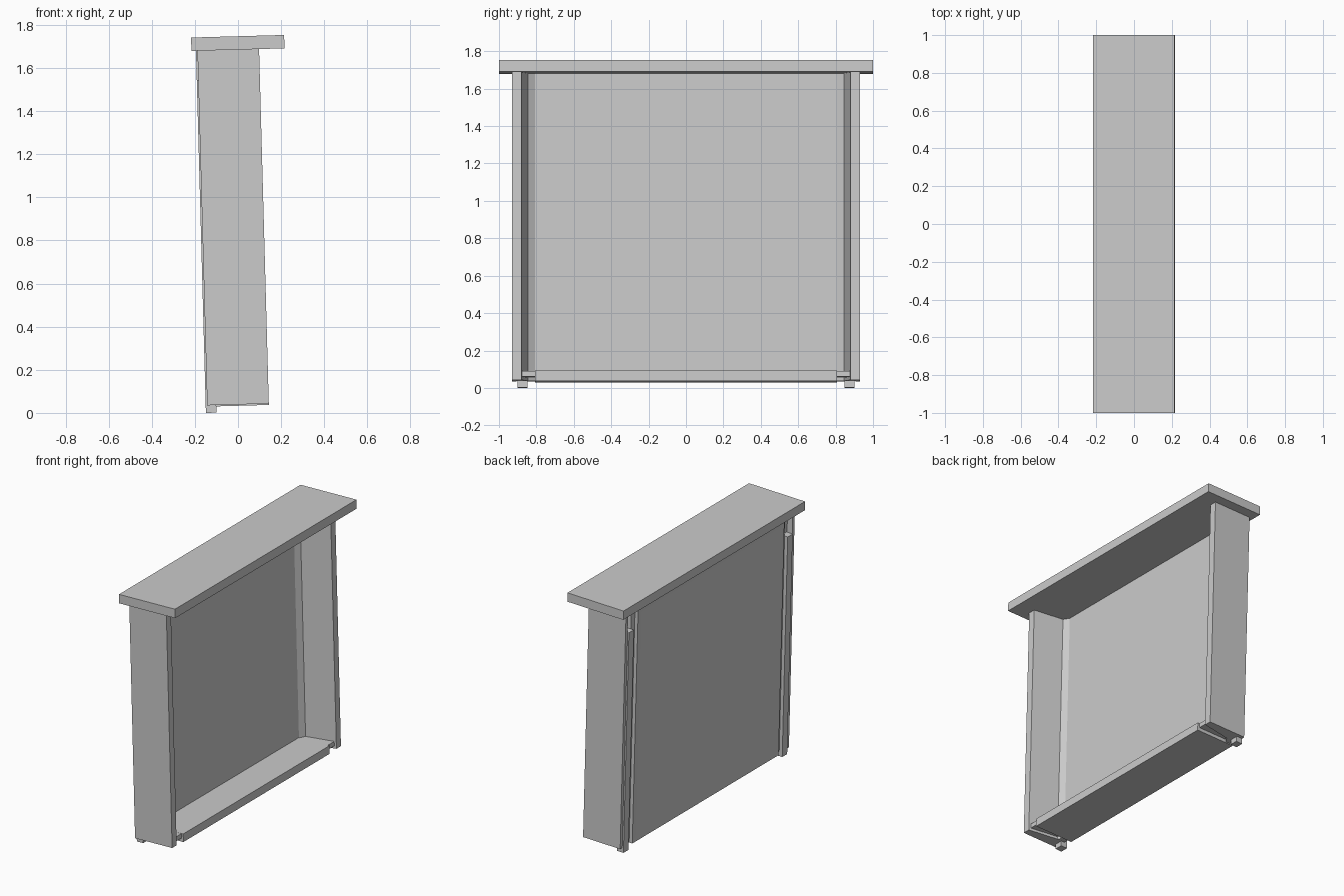
import bpy, bmesh, math
from mathutils import Matrix

if "Cube" in bpy.data.objects:
    bpy.data.objects.remove(bpy.data.objects["Cube"])

# The whole cabinet leans back slightly
LEAN = Matrix.Rotation(math.radians(-1.57), 4, 'Y')


def finish(name, bm):
    bmesh.ops.recalc_face_normals(bm, faces=bm.faces[:])
    bm.transform(LEAN)
    me = bpy.data.meshes.new(name)
    bm.to_mesh(me)
    bm.free()
    ob = bpy.data.objects.new(name, me)
    bpy.context.collection.objects.link(ob)
    return ob


def prism(profile, z0, z1, side=1):
    """Extrude an (x, y) profile from z0 to z1; side=-1 mirrors it in y."""
    bm = bmesh.new()
    face = bm.faces.new([bm.verts.new((x, y * side, z0)) for x, y in profile])
    ext = bmesh.ops.extrude_face_region(bm, geom=[face])
    for v in ext['geom']:
        if isinstance(v, bmesh.types.BMVert):
            v.co.z = z1
    bmesh.ops.recalc_face_normals(bm, faces=bm.faces[:])
    return bm


def rect(x0, x1, y0, y1):
    return [(x0, y0), (x1, y0), (x1, y1), (x0, y1)]


# Overhanging top slab
finish("top_slab", prism(rect(-.17, .262, -1, 1), 1.685, 1.747))

# Back panel with a shallow recessed field on its rear face
bm = prism(rect(-.149, -.092, -.806, .806), .033, 1.685)
rear = [f for f in bm.faces if f.normal.x < -.9]
bmesh.ops.inset_individual(bm, faces=rear, thickness=.058, depth=-.004)
finish("back_panel", bm)

# Bottom shelf
finish("bottom_shelf", prism(rect(-.11, .144, -.806, .806), .033, .089))

# Side panel section: tapered inner face, chamfered back corner, rear rebate
SIDE = [(-.142, .93), (.144, .93), (.144, .88), (-.068, .845), (-.092, .806),
        (-.125, .806), (-.125, .848), (-.102, .85), (-.102, .907), (-.142, .907)]
# Shelf end filler that meets the tapered side
FILLER = [(-.09, .80), (.13, .80), (.13, .878), (-.068, .845)]

for label, s in (("left", 1), ("right", -1)):
    finish(label + "_side_panel", prism(SIDE, .039, 1.685, s))
    finish(label + "_shelf_filler", prism(FILLER, .057, .088, s))
    # Rear post that continues down as a foot
    finish(label + "_post_foot", prism(rect(-.149, -.10, .847, .902), .004, 1.55, s))
